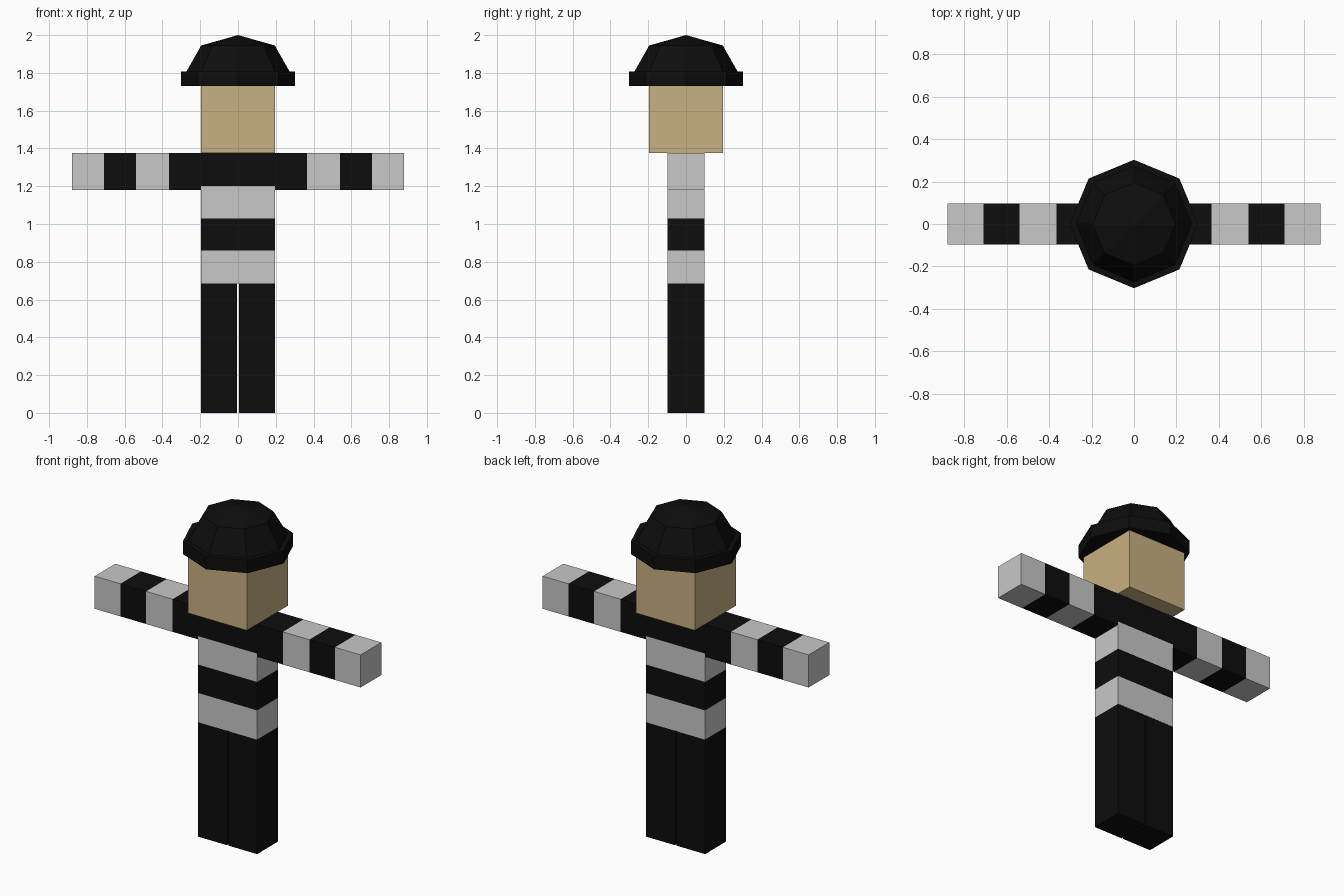
import bpy, bmesh
from mathutils import Vector

cube = bpy.data.objects.get("Cube")
if cube:
    bpy.data.objects.remove(cube)


def make_material(name, rgb):
    mat = bpy.data.materials.new(name)
    mat.use_nodes = True
    color = (*rgb, 1.0)
    mat.diffuse_color = color
    mat.node_tree.nodes["Principled BSDF"].inputs["Base Color"].default_value = color
    return mat


BLACK = make_material("black cloth", (0.004, 0.004, 0.004))
LIGHT = make_material("light grey cloth", (0.578, 0.578, 0.578))
SKIN = make_material("tan skin", (0.578, 0.434, 0.223))


def finish(name, bm, materials):
    bmesh.ops.recalc_face_normals(bm, faces=bm.faces)
    mesh = bpy.data.meshes.new(name)
    bm.to_mesh(mesh)
    bm.free()
    for mat in materials:
        mesh.materials.append(mat)
    obj = bpy.data.objects.new(name, mesh)
    bpy.context.collection.objects.link(obj)
    return obj


def box(name, low, high, materials, axis=0, stops=()):
    """Box cut along one axis at the stops; bands alternate materials."""
    low, high = Vector(low), Vector(high)
    bm = bmesh.new()
    bmesh.ops.create_cube(bm, size=1)
    for v in bm.verts:
        v.co = (low + high) / 2 + v.co * (high - low)
    normal = Vector((0, 0, 0))
    normal[axis] = 1
    for stop in stops:
        bmesh.ops.bisect_plane(bm, geom=bm.verts[:] + bm.edges[:] + bm.faces[:],
                               plane_co=normal * stop, plane_no=normal)
    for f in bm.faces:
        place = f.calc_center_median()[axis]
        f.material_index = sum(place > s for s in stops) % len(materials)
    return finish(name, bm, materials)


def frustum(name, bottom, top, z0, z1):
    """Eight-sided section with corners on the x and y axes."""
    bm = bmesh.new()
    bmesh.ops.create_cone(bm, cap_ends=True, segments=8, radius1=bottom,
                          radius2=top, depth=z1 - z0)
    bmesh.ops.translate(bm, verts=bm.verts, vec=(0, 0, (z0 + z1) / 2))
    return finish(name, bm, [BLACK])


HALF = 0.195    # half width of the body and head
DEPTH = 0.0975  # half depth of the body and limbs

# Legs with a narrow gap
for name, side in (("left_leg", 1), ("right_leg", -1)):
    inner, outer = sorted((side * 0.005, side * HALF))
    box(name, (inner, -DEPTH, 0), (outer, DEPTH, 0.685), [BLACK])

# Striped torso, a hair deeper than the arms
box("torso", (-HALF, -DEPTH - 0.001, 0.685), (HALF, DEPTH + 0.001, 1.374),
    [LIGHT, BLACK], 2, (0.86, 1.03, 1.2))

# Striped sleeves and shoulders
sleeve = (0.365, 0.54, 0.71)
box("arms", (-0.88, -DEPTH, 1.18), (0.88, DEPTH, 1.375), [LIGHT, BLACK], 0,
    [-s for s in reversed(sleeve)] + list(sleeve))

# Head
box("head", (-HALF, -HALF, 1.375), (HALF, HALF, 1.76), [SKIN])

# Hat with brim and faceted crown
frustum("hat_brim", 0.303, 0.303, 1.73, 1.807)
frustum("hat_crown", 0.277, 0.195, 1.8, 1.945)
frustum("hat_top", 0.195, 0, 1.945, 2.0)
